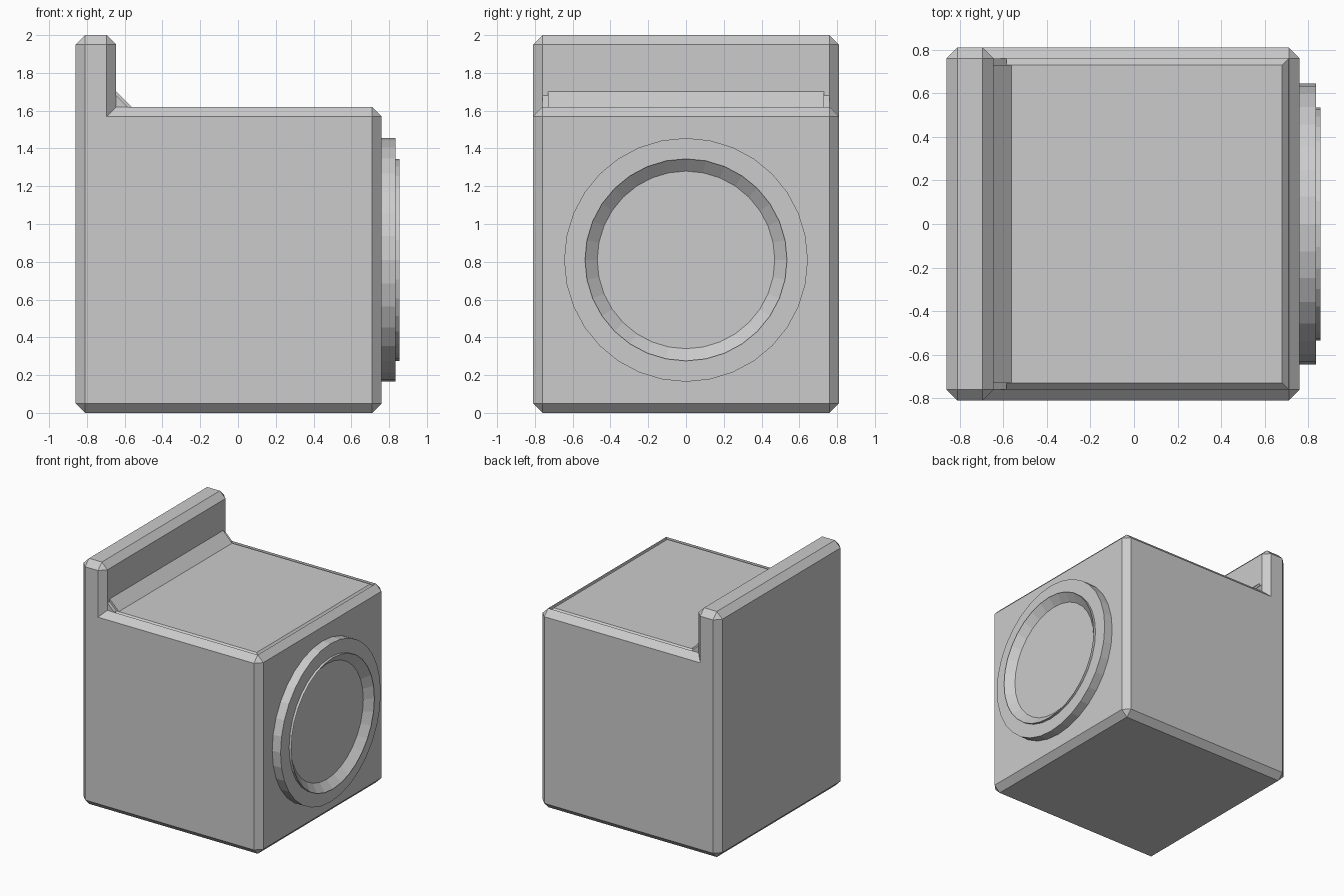
import bpy, bmesh, math

if "Cube" in bpy.data.objects:
    bpy.data.objects.remove(bpy.data.objects["Cube"])

W = 0.81          # half depth of the body
C = 0.05          # chamfer on outer edges


def make_object(name, bm):
    bmesh.ops.recalc_face_normals(bm, faces=bm.faces)
    me = bpy.data.meshes.new(name)
    bm.to_mesh(me)
    bm.free()
    ob = bpy.data.objects.new(name, me)
    bpy.context.collection.objects.link(ob)
    return ob


def prism(profile, half):
    """Extrude an (x, z) profile along y."""
    bm = bmesh.new()
    face = bm.faces.new([bm.verts.new((x, -half, z)) for x, z in profile])
    out = bmesh.ops.extrude_face_region(bm, geom=[face])
    for v in out["geom"]:
        if isinstance(v, bmesh.types.BMVert):
            v.co.y = half
    bmesh.ops.recalc_face_normals(bm, faces=bm.faces)
    return bm


# L-shaped cabinet: chamfer every edge except the inner corner
bm = prism([(-0.86, 0), (0.76, 0), (0.76, 1.62), (-0.645, 1.62),
            (-0.645, 2.0), (-0.86, 2.0)], W)
edges = [e for e in bm.edges
         if not all(abs(v.co.x + 0.645) < 1e-4 and abs(v.co.z - 1.62) < 1e-4
                    for v in e.verts)]
bmesh.ops.bevel(bm, geom=edges, offset=C, segments=1, profile=0.5,
                affect='EDGES', clamp_overlap=False)
# narrow groove framing the worktop
bm.normal_update()
top = [f for f in bm.faces if f.normal.z > 0.99
       and abs(f.calc_center_median().z - 1.62) < 0.01]
bmesh.ops.inset_region(bm, faces=top, thickness=0.001, depth=-0.03,
                       use_even_offset=True)
bmesh.ops.inset_region(bm, faces=top, thickness=0.029, depth=0.03,
                       use_even_offset=True)
make_object("cabinet", bm)

# sloped fillets where the worktop meets the rear panel
for name, size, half in (("rear_fillet", 0.082, 0.73),
                         ("rear_fillet_edge", 0.06, 0.76)):
    make_object(name, prism([(-0.66, 1.58), (-0.645 + size, 1.58),
                             (-0.645 + size, 1.62), (-0.645, 1.62 + size),
                             (-0.66, 1.62 + size)], half))

# round door: stepped ring with a sloped recess, lathed around x
N = 32
rings = [(0.75, 0.645), (0.835, 0.645), (0.835, 0.535),
         (0.855, 0.535), (0.80, 0.47)]
bm = bmesh.new()
loops = [[bm.verts.new((x, r * math.sin(2 * math.pi * i / N),
                        0.81 + r * math.cos(2 * math.pi * i / N)))
          for i in range(N)] for x, r in rings]
for a, b in zip(loops, loops[1:]):
    for i in range(N):
        j = (i + 1) % N
        bm.faces.new((a[i], a[j], b[j], b[i]))
bm.faces.new(loops[0])
bm.faces.new(loops[-1])
make_object("round_door", bm)
